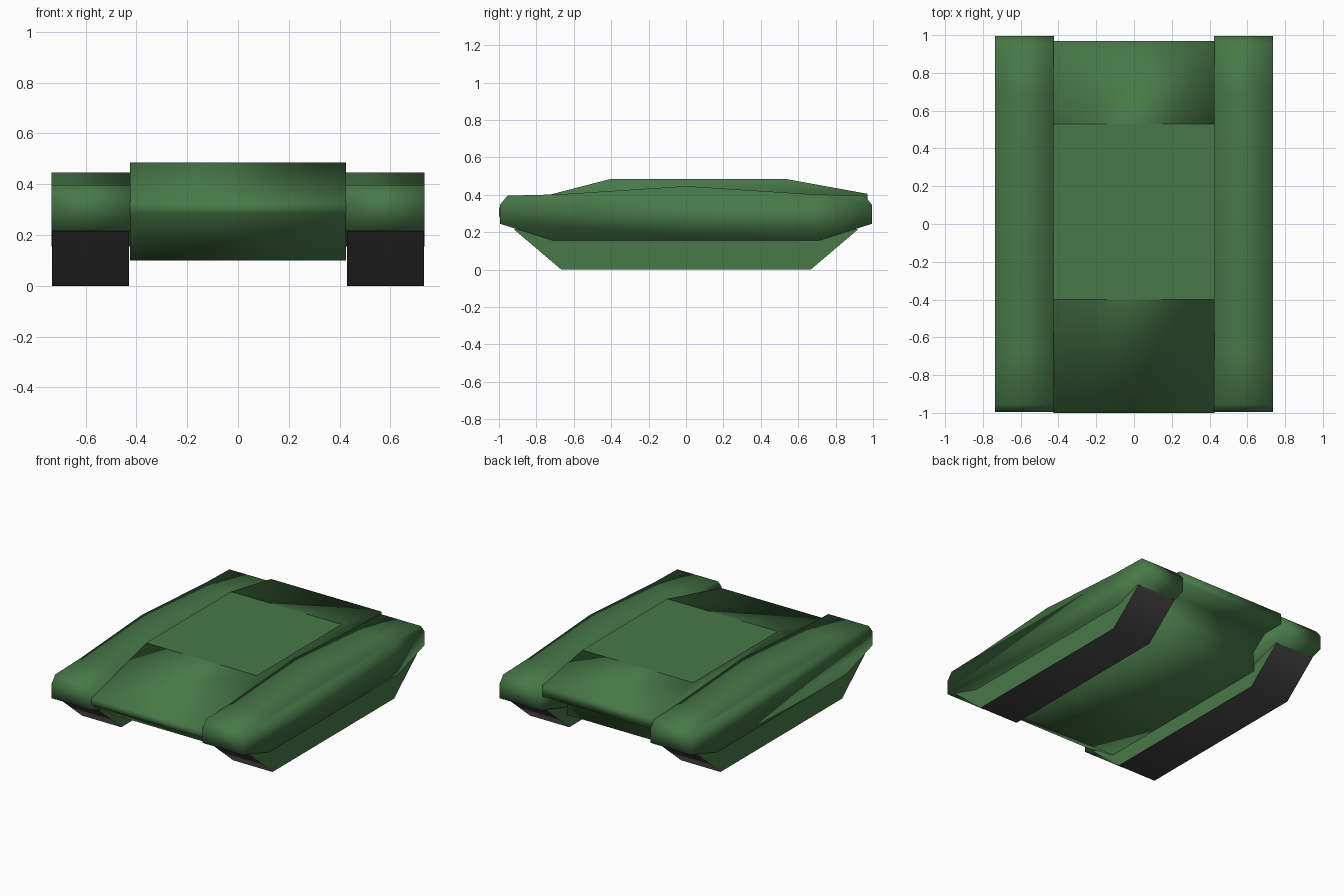
import bpy, bmesh, math

if "Cube" in bpy.data.objects:
    bpy.data.objects.remove(bpy.data.objects["Cube"])


def material(name, color):
    m = bpy.data.materials.new(name)
    m.diffuse_color = color
    m.use_nodes = True
    m.node_tree.nodes["Principled BSDF"].inputs["Base Color"].default_value = m.diffuse_color
    return m


green = material("green_paint", (0.065, 0.19, 0.065, 1))
grey = material("dark_rubber", (0.07, 0.068, 0.066, 1))


def prism(name, profile, x0, x1, cap_mat, rim_mat, flat_top=False):
    """Extrude a closed (y, z) profile along x; caps and rim get their own material."""
    bm = bmesh.new()
    a = [bm.verts.new((x0, y, z)) for y, z in profile]
    b = [bm.verts.new((x1, y, z)) for y, z in profile]
    n = len(profile)
    caps = [bm.faces.new(a), bm.faces.new(b[::-1])]
    for i in range(n):
        j = (i + 1) % n
        bm.faces.new((a[i], b[i], b[j], a[j])).material_index = 1
    bmesh.ops.recalc_face_normals(bm, faces=bm.faces)
    for f in bm.faces:
        f.smooth = True
    bm.normal_update()
    if flat_top:
        # crisp border around the level deck
        deck = max(bm.faces, key=lambda f: f.normal.z)
        for e in deck.edges:
            e.smooth = False
    me = bpy.data.meshes.new(name)
    bm.to_mesh(me)
    bm.free()
    me.materials.append(cap_mat)
    me.materials.append(rim_mat)
    ob = bpy.data.objects.new(name, me)
    bpy.context.collection.objects.link(ob)
    return ob


def symmetric(half):
    """Mirror a half profile (y > 0, bottom to top) to negative y."""
    return half + [(-y, z) for y, z in reversed(half) if y > 0]


# Central hull: level deck, sloped nose and rear
hull = [(-1.0, 0.33), (-0.40, 0.485), (0.53, 0.485), (0.97, 0.405),
        (0.97, 0.33), (0.81, 0.33), (0.69, 0.24), (0.70, 0.10),
        (-0.72, 0.10), (-1.0, 0.285)]
prism("hull", hull, -0.425, 0.425, green, green, flat_top=True)

# Side fenders and the tracks below them
fender = symmetric([(0.71, 0.155), (0.995, 0.245), (0.995, 0.345),
                    (0.955, 0.395), (0.68, 0.402), (0.0, 0.446)])
track = symmetric([(0.667, 0.0), (0.92, 0.215), (0.80, 0.235)])

for side, s in (("left", -1), ("right", 1)):
    prism(side + "_fender", fender, s * 0.424, s * 0.735, green, green)
    t = prism(side + "_track", track, s * 0.43, s * 0.732, green, grey)
    bpy.ops.object.select_all(action='DESELECT')
    t.select_set(True)
    bpy.context.view_layer.objects.active = t
    bpy.ops.object.shade_smooth_by_angle(angle=math.radians(60))
